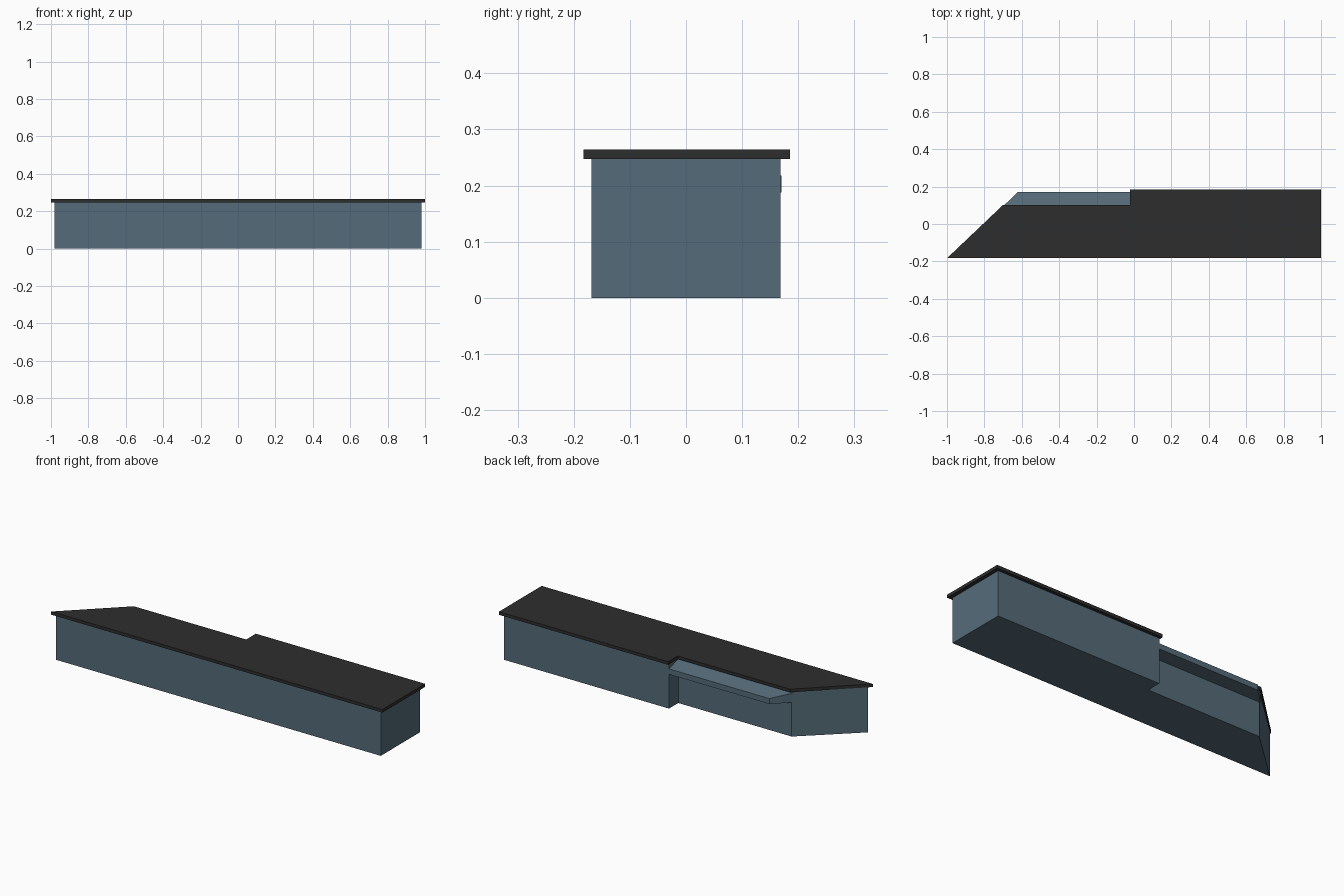
import bpy, bmesh

if "Cube" in bpy.data.objects:
    bpy.data.objects.remove(bpy.data.objects["Cube"])


def material(name, rgb):
    m = bpy.data.materials.new(name)
    m.diffuse_color = (*rgb, 1)
    m.use_nodes = True
    m.node_tree.nodes["Principled BSDF"].inputs["Base Color"].default_value = m.diffuse_color
    return m


WALL = material("slate blue", (0.09, 0.148, 0.192))
ROOF = material("charcoal", (0.027, 0.027, 0.027))


def prism(name, outline, z0, z1, mat):
    """Extrude a counter-clockwise plan outline between two heights."""
    bm = bmesh.new()
    low = [bm.verts.new((x, y, z0)) for x, y in outline]
    high = [bm.verts.new((x, y, z1)) for x, y in outline]
    bm.faces.new(low[::-1])
    bm.faces.new(high)
    n = len(outline)
    for i in range(n):
        j = (i + 1) % n
        bm.faces.new((low[i], low[j], high[j], high[i]))
    bmesh.ops.recalc_face_normals(bm, faces=bm.faces)
    me = bpy.data.meshes.new(name)
    bm.to_mesh(me)
    bm.free()
    me.materials.append(mat)
    ob = bpy.data.objects.new(name, me)
    bpy.context.collection.objects.link(ob)
    return ob


# Main walls: long block, stepped back on the rear left, slanted left end
prism("walls", [(-0.98, -0.168), (0.98, -0.168), (0.98, 0.168),
                (-0.015, 0.168), (-0.015, 0.088), (-0.70, 0.088)],
      0, 0.247, WALL)

# Flat roof slab with overhang, following the same stepped plan
prism("roof", [(-1, -0.183), (1, -0.183), (1, 0.185), (-0.022, 0.185),
               (-0.022, 0.102), (-0.70, 0.102)],
      0.247, 0.264, ROOF)

# Canopy over the recess, its top sloping down towards the rear
canopy = prism("canopy", [(-0.71, 0.085), (-0.015, 0.085),
                          (-0.015, 0.17), (-0.622, 0.17)],
               0.188, 0.218, WALL)
for v in canopy.data.vertices:
    if v.co.z > 0.2 and v.co.y < 0.1:
        v.co.z = 0.24
